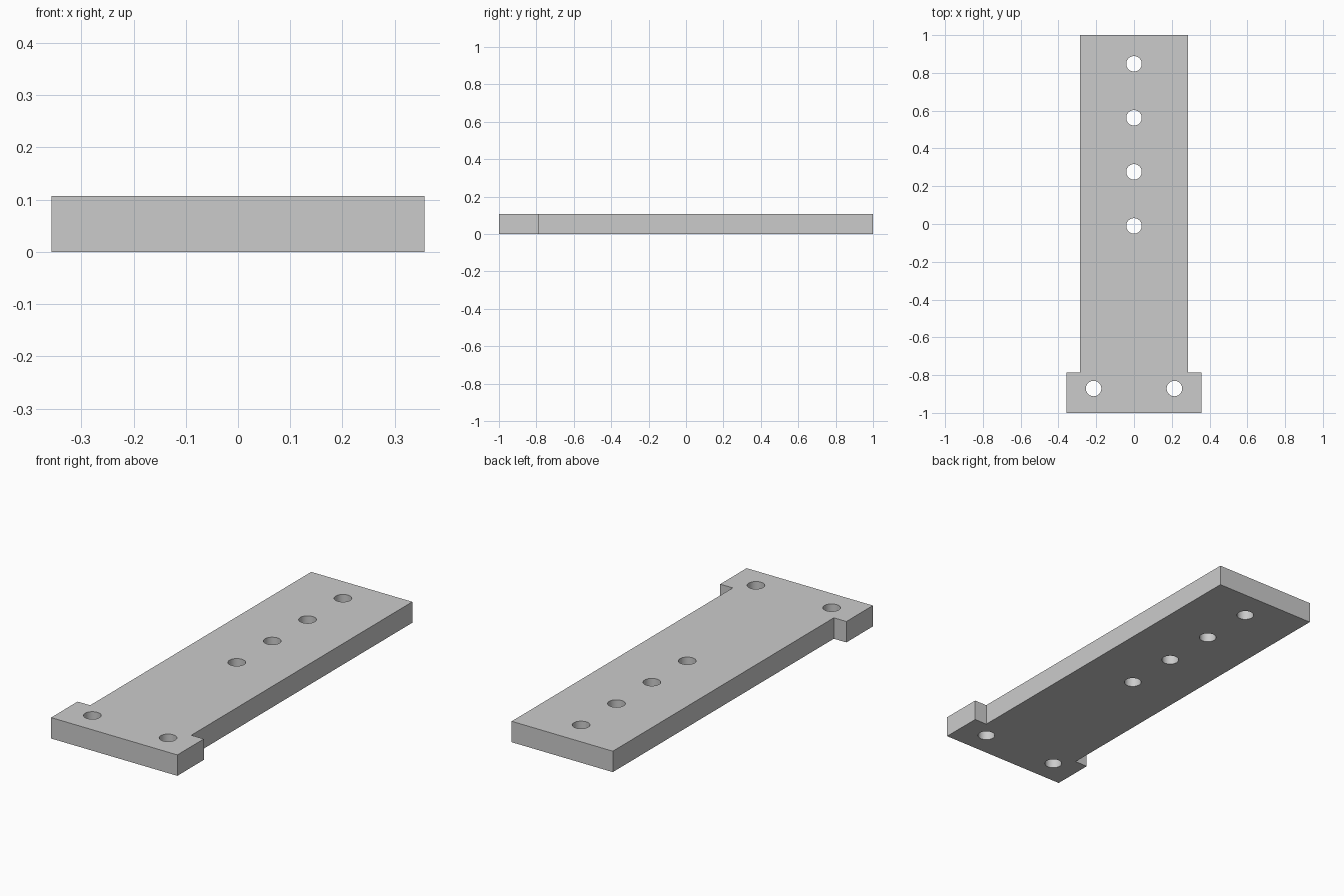
import bpy
import bmesh
from mathutils import Matrix

cube = bpy.data.objects.get("Cube")
if cube:
    bpy.data.objects.remove(cube, do_unlink=True)

HEIGHT = 0.107
HALF_BAR, HALF_HEAD = 0.286, 0.357
STEP_Y = -0.786
HOLE_RADIUS = 0.041

grey = bpy.data.materials.new("plain grey")
grey.use_nodes = True
colour = (0.6, 0.6, 0.6, 1)
grey.diffuse_color = colour
grey.node_tree.nodes["Principled BSDF"].inputs["Base Color"].default_value = colour


def add_object(name, bm):
    bmesh.ops.recalc_face_normals(bm, faces=bm.faces)
    mesh = bpy.data.meshes.new(name)
    bm.to_mesh(mesh)
    bm.free()
    mesh.materials.append(grey)
    obj = bpy.data.objects.new(name, mesh)
    bpy.context.collection.objects.link(obj)
    return obj


# T-shaped plate: mirrored half outline, extruded upward
half = [(HALF_HEAD, -1), (HALF_HEAD, STEP_Y), (HALF_BAR, STEP_Y), (HALF_BAR, 1)]
outline = half + [(-x, y) for x, y in reversed(half)]
bm = bmesh.new()
base = bm.faces.new([bm.verts.new((x, y, 0)) for x, y in outline])
top = bmesh.ops.extrude_face_region(bm, geom=[base])["geom"]
bmesh.ops.translate(bm, vec=(0, 0, HEIGHT),
                    verts=[v for v in top if isinstance(v, bmesh.types.BMVert)])
plate = add_object("mounting_plate", bm)

# Through holes: a row along the bar and a pair in the head
holes = [(0, 0.848 - 0.286 * i) for i in range(4)]
holes += [(side * 0.214, -0.871) for side in (-1, 1)]
bm = bmesh.new()
for x, y in holes:
    bmesh.ops.create_cone(bm, cap_ends=True, segments=48, radius1=HOLE_RADIUS,
                          radius2=HOLE_RADIUS, depth=HEIGHT * 3,
                          matrix=Matrix.Translation((x, y, HEIGHT / 2)))
cutter = add_object("hole_cutter", bm)
cutter.hide_render = True

# Cut the holes, then remove the cutter
cut = plate.modifiers.new("holes", "BOOLEAN")
cut.operation = "DIFFERENCE"
cut.solver = "EXACT"
cut.object = cutter
bpy.ops.object.select_all(action="DESELECT")
bpy.context.view_layer.objects.active = plate
plate.select_set(True)
bpy.ops.object.modifier_apply(modifier=cut.name)
bpy.data.objects.remove(cutter, do_unlink=True)
bpy.ops.object.shade_smooth_by_angle()
